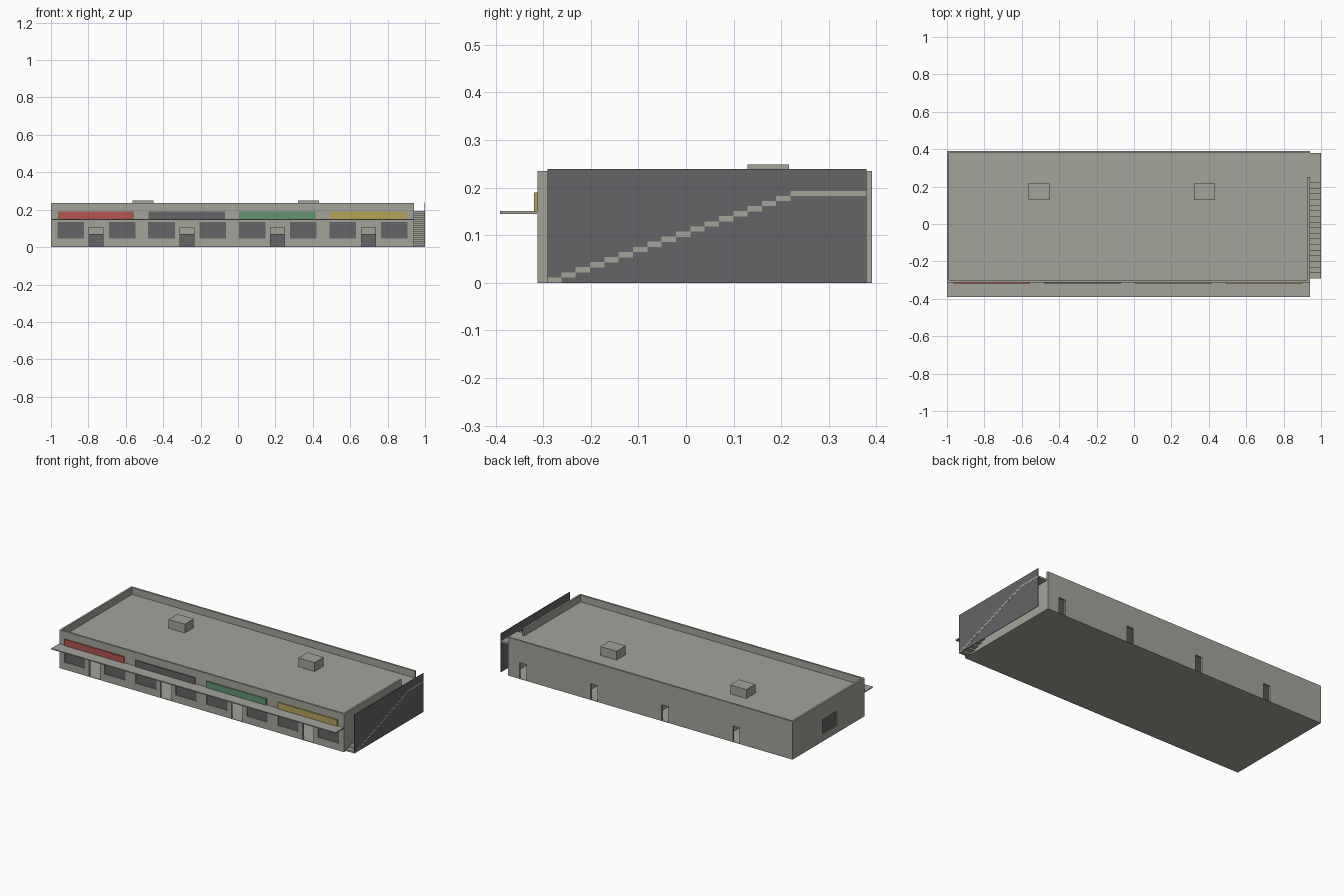
import bpy, bmesh
from mathutils import Matrix, Vector

if "Cube" in bpy.data.objects:
    bpy.data.objects.remove(bpy.data.objects["Cube"])


def mat(name, rgb):
    m = bpy.data.materials.new(name)
    m.diffuse_color = (*rgb, 1)
    m.use_nodes = True
    m.node_tree.nodes["Principled BSDF"].inputs["Base Color"].default_value = m.diffuse_color
    return m


CONCRETE = mat("concrete grey", (0.37, 0.37, 0.33))
DARK = mat("dark grey", (0.13, 0.13, 0.135))
RED = mat("sign red", (0.44, 0.09, 0.075))
GREEN = mat("sign green", (0.12, 0.30, 0.16))
YELLOW = mat("sign yellow", (0.46, 0.36, 0.10))


def boxes(name, material, spans):
    """One object made of boxes, each given as x0, x1, y0, y1, z0, z1."""
    bm = bmesh.new()
    for x0, x1, y0, y1, z0, z1 in spans:
        centre = Vector((x0 + x1, y0 + y1, z0 + z1)) / 2
        size = Matrix.Diagonal((x1 - x0, y1 - y0, z1 - z0, 1))
        bmesh.ops.create_cube(bm, size=1, matrix=Matrix.Translation(centre) @ size)
    me = bpy.data.meshes.new(name)
    bm.to_mesh(me)
    bm.free()
    me.materials.append(material)
    ob = bpy.data.objects.new(name, me)
    bpy.context.collection.objects.link(ob)
    return ob


def cut(target, spans):
    cutter = boxes("cutter", CONCRETE, spans)
    cutter.hide_render = True
    mod = target.modifiers.new("openings", 'BOOLEAN')
    mod.operation, mod.solver, mod.object = 'DIFFERENCE', 'EXACT', cutter
    bpy.context.view_layer.objects.active = target
    bpy.ops.object.modifier_apply(modifier=mod.name)
    bpy.data.objects.remove(cutter, do_unlink=True)


# Overall dimensions
X0, X1, Y0, Y1, TOP = -1.0, 0.94, -0.312, 0.391, 0.235
T = 0.012            # wall thickness
ROOF = 0.193         # roof deck height
UNIT = (X1 - X0) / 4
starts = [X0 + UNIT * i for i in range(4)]

# Hollow building with a sunken roof behind the parapet
building = boxes("building_shell", CONCRETE, [(X0, X1, Y0, Y1, 0, TOP)])
cut(building, [(X0 + T, X1 - T, Y0 + T, Y1 - T, 0.003, 0.181),
               (X0 + T, X1 - T, Y0 + T, Y1 - T, ROOF, 0.3)])

# Shop windows, front doors, back doors, end window and the roof entrance
windows, front_doors, back_doors = [], [], []
for s in starts:
    for off in (0.035, 0.309):
        windows.append((s + off, s + off + 0.142, Y0 - 0.02, Y0 + 0.02, 0.045, 0.134))
    front_doors.append((s + 0.204, s + 0.279, Y0 - 0.02, Y0 + 0.02, 0.003, 0.105))
    back_doors.append((s + 0.36, s + 0.407, Y1 - 0.02, Y1 + 0.02, 0.003, 0.1))
end_window = (X0 - 0.02, X0 + 0.02, -0.04, 0.1, 0.045, 0.134)
roof_entrance = (X1 - 0.02, X1 + 0.02, 0.25, Y1 - T, ROOF, 0.3)
cut(building, windows + front_doors + back_doors + [end_window, roof_entrance])

# Dark glass set back in the openings
boxes("shop_window_glass", DARK,
      [(a, b, Y0 + 0.005, Y0 + 0.009, e, f) for a, b, c, d, e, f in windows])
boxes("end_window_glass", DARK, [(X0 + 0.005, X0 + 0.009, *end_window[2:])])

# Interior partitions and counters
boxes("partitions", CONCRETE,
      [(s - 0.005, s + 0.005, Y0 + T, Y1 - T, 0.003, 0.181) for s in starts[1:]])
boxes("counters", DARK,
      [(s + 0.165, s + 0.318, 0.11, 0.16, 0.003, 0.07) for s in starts])

# Canopy and shop signs
boxes("canopy", CONCRETE, [(X0, X1, -0.391, Y0, 0.145, 0.151)])
for s, name, m in zip(starts, ("red_sign", "grey_sign", "green_sign", "yellow_sign"),
                      (RED, DARK, GREEN, YELLOW)):
    boxes(name, m, [(s + 0.036, s + 0.445, Y0 - 0.007, Y0, 0.151, 0.19)])

# Rooftop units
boxes("rooftop_units", CONCRETE,
      [(x, x + 0.11, 0.129, 0.216, ROOF, 0.248) for x in (-0.563, 0.322)])

# Outside stair: treads, landing and the screen wall beside it
RISE, RUN = ROOF / 18, 0.0301
treads = [(X1, 0.9995, -0.292 + RUN * i, -0.292 + RUN * (i + 1),
           RISE * i, RISE * (i + 1) + 0.0005) for i in range(17)]
boxes("stair_treads", CONCRETE, treads)
boxes("stair_landing", CONCRETE, [(X1, 0.9995, 0.22, 0.379, RISE * 17, ROOF)])
boxes("stair_screen", DARK, [(0.996, 0.9988, -0.291, 0.379, 0, 0.239)])
